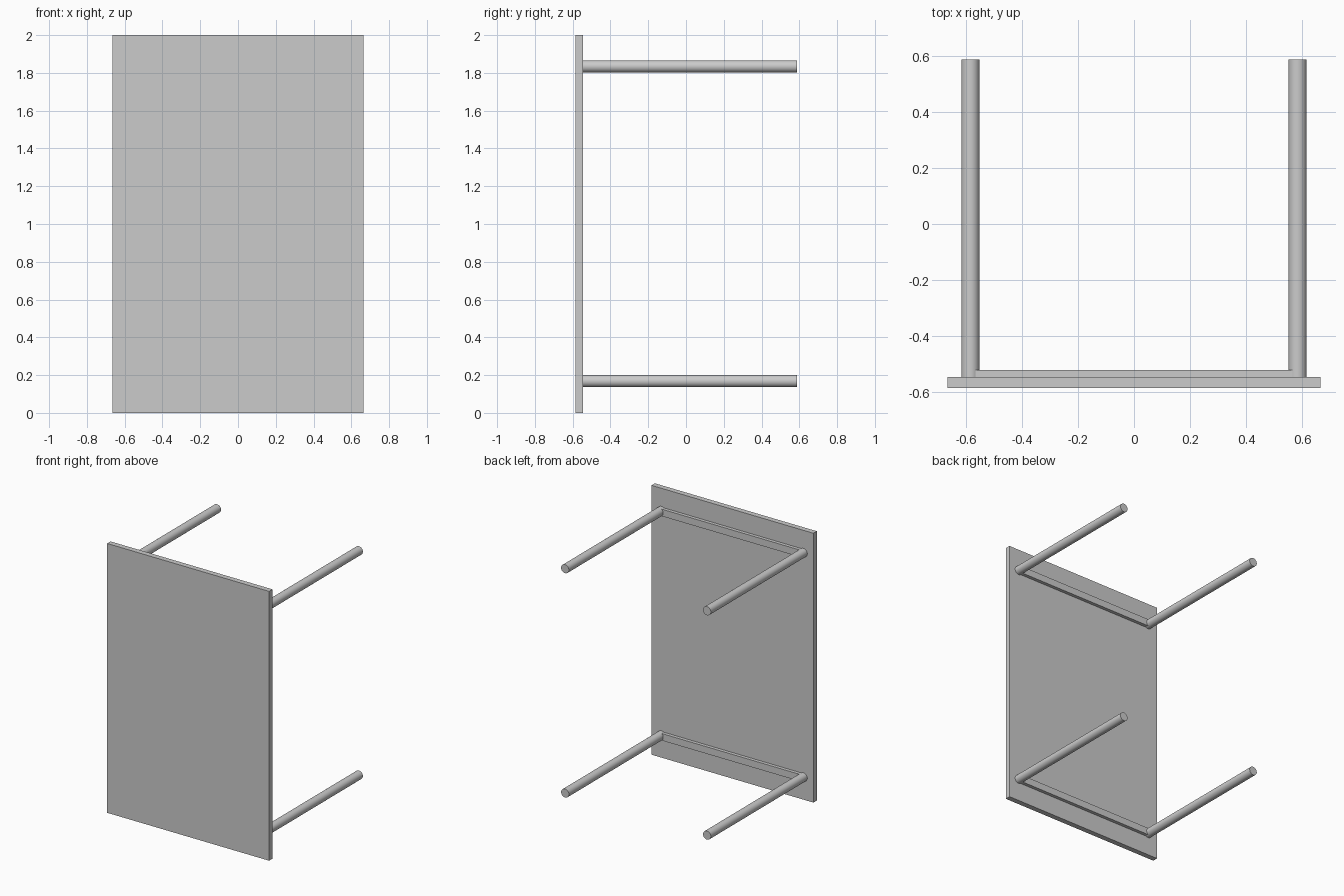
import bpy
import math

cube = bpy.data.objects.get("Cube")
if cube:
    bpy.data.objects.remove(cube, do_unlink=True)

grey = bpy.data.materials.new("plain_grey")
grey.use_nodes = True
colour = (0.6, 0.6, 0.6, 1)
grey.diffuse_color = colour
grey.node_tree.nodes["Principled BSDF"].inputs["Base Color"].default_value = colour

FRONT, PANEL_BACK, BACK = -0.585, -0.545, 0.587
LEG_X, LEG_R = 0.583, 0.032


def box(name, lo, hi):
    bpy.ops.mesh.primitive_cube_add(size=1, location=[(a + b) / 2 for a, b in zip(lo, hi)])
    ob = bpy.context.object
    ob.name = name
    ob.scale = [b - a for a, b in zip(lo, hi)]
    bpy.ops.object.transform_apply(location=False, rotation=False, scale=True)
    ob.data.materials.append(grey)


def leg(name, x, z):
    bpy.ops.mesh.primitive_cylinder_add(
        vertices=48, radius=LEG_R, depth=BACK - PANEL_BACK,
        location=(x, (BACK + PANEL_BACK) / 2, z), rotation=(math.pi / 2, 0, 0))
    ob = bpy.context.object
    ob.name = name
    bpy.ops.object.shade_smooth_by_angle(angle=math.radians(30))
    ob.data.materials.append(grey)


# Table top, standing on its edge
box("table_top", (-0.665, FRONT, 0), (0.665, PANEL_BACK, 2))

# A flat rail joins each pair of round legs
for level, z in (("lower", 0.168), ("upper", 1.834)):
    box(f"{level}_rail", (-LEG_X, PANEL_BACK, z - 0.026), (LEG_X, -0.52, z + 0.026))
    for side, sign in (("left", 1), ("right", -1)):
        leg(f"{level}_{side}_leg", sign * LEG_X, z)
